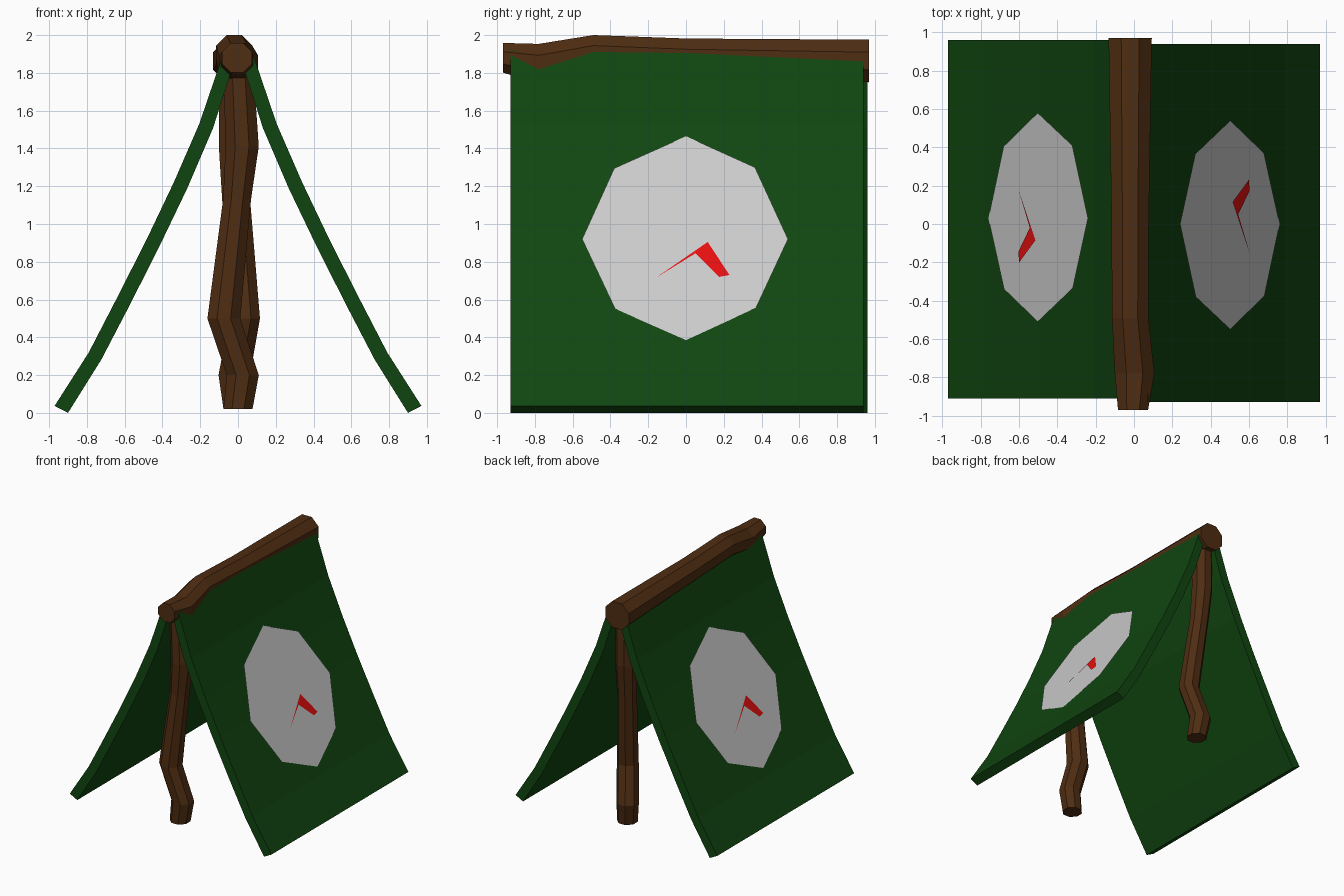
import bpy, bmesh, math
from mathutils import Matrix

if "Cube" in bpy.data.objects:
    bpy.data.objects.remove(bpy.data.objects["Cube"])


def material(name, rgb):
    m = bpy.data.materials.new(name)
    m.diffuse_color = (*rgb, 1)
    m.use_nodes = True
    m.node_tree.nodes["Principled BSDF"].inputs["Base Color"].default_value = m.diffuse_color
    return m


WOOD = material("wood", (0.078, 0.026, 0.006))
CLOTH = material("green_cloth", (0.0052, 0.06, 0.0052))
RED = material("red", (0.8, 0.005, 0.005))


def finish(bm, name, mat=None, solid=True):
    if solid:
        bmesh.ops.recalc_face_normals(bm, faces=bm.faces)
    me = bpy.data.meshes.new(name)
    bm.to_mesh(me)
    bm.free()
    if mat:
        me.materials.append(mat)
    ob = bpy.data.objects.new(name, me)
    bpy.context.collection.objects.link(ob)
    return ob


def log(name, rings, along_y=False, sides=8):
    """Crooked log: octagonal rings (x, y, z, radius) bridged and capped."""
    bm = bmesh.new()
    loops = []
    for x, y, z, r in rings:
        loop = []
        for i in range(sides):
            a = 2 * math.pi * (i + 0.5) / sides
            u, v = r * math.cos(a), r * math.sin(a)
            loop.append(bm.verts.new((x + u, y, z + v) if along_y else (x + u, y + v, z)))
        loops.append(loop)
    for a, b in zip(loops, loops[1:]):
        for i in range(sides):
            j = (i + 1) % sides
            bm.faces.new((a[i], a[j], b[j], b[i]))
    bm.faces.new(loops[0])
    bm.faces.new(loops[-1])
    return finish(bm, name, WOOD)


# Wooden frame
log("ridge_pole", [(-0.005, -0.97, 1.88, 0.085), (0.003, -0.78, 1.85, 0.112),
                   (-0.02, -0.49, 1.905, 0.103), (-0.02, 0.0, 1.885, 0.105),
                   (-0.02, 0.97, 1.863, 0.122)], along_y=True)
log("front_post", [(0.0, -0.79, 0.02, 0.083), (0.025, -0.79, 0.20, 0.092),
                   (-0.075, -0.81, 0.50, 0.094), (-0.005, -0.79, 1.13, 0.08),
                   (0.022, -0.79, 1.41, 0.095), (0.0, -0.79, 1.87, 0.085)])
log("back_post", [(0.0, 0.80, 0.02, 0.083), (-0.02, 0.825, 0.20, 0.09),
                  (0.035, 0.745, 0.50, 0.088), (-0.01, 0.82, 1.13, 0.08),
                  (-0.02, 0.845, 1.41, 0.088), (-0.02, 0.845, 1.85, 0.085)])

# Sagging cloth section (x, z), outer then inner side
OUTER = [(0.971, 0.037), (0.79, 0.32), (0.64, 0.61), (0.483, 0.92),
         (0.34, 1.22), (0.205, 1.53), (0.072, 1.92)]
INNER = [(0.90, 0.0), (0.722, 0.285), (0.571, 0.575), (0.413, 0.888),
         (0.268, 1.19), (0.133, 1.505), (0.01, 1.89)]

# Flat patch and mark outlines as seen from the side (y, z)
PATCH = [(0, 1.465), (-0.38, 1.295), (-0.55, 0.92), (-0.375, 0.55),
         (0, 0.385), (0.37, 0.555), (0.54, 0.92), (0.365, 1.30)]
MARK = [(-0.16, 0.715), (0.05, 0.845), (0.175, 0.72), (0.23, 0.73), (0.115, 0.905)]


def cloth(name):
    bm = bmesh.new()
    ends = [[[bm.verts.new((x, y, z)) for x, z in side] for side in (OUTER, INNER)]
            for y in (-0.93, 0.94)]
    (fo, fi), (bo, bi) = ends
    for k in range(len(OUTER) - 1):
        for a, b in ((fo, bo), (bo, bi), (bi, fi), (fi, fo)):
            bm.faces.new((a[k], b[k], b[k + 1], a[k + 1]))
    for k in (0, -1):
        bm.faces.new((fo[k], bo[k], bi[k], fi[k]))
    return finish(bm, name, CLOTH)


def decal(name, outline, lift, mat=None):
    """Flat outline laid on the sloping plane of the cloth, facing outward."""
    bm = bmesh.new()
    slope = (0.235 - 0.755) / (1.465 - 0.385)
    f = bm.faces.new([bm.verts.new((0.755 + lift + slope * (z - 0.385), y, z))
                      for y, z in outline])
    f.normal_update()
    if f.normal.x < 0:
        f.normal_flip()
    return finish(bm, name, mat, solid=False)


# Left side is the right side turned half round and nudged back
turn = Matrix.Translation((0, 0.03, 0)) @ Matrix.Rotation(math.pi, 4, 'Z')
for side, mtx in (("right", Matrix()), ("left", turn)):
    for ob in (cloth(side + "_cloth"),
               decal(side + "_patch", PATCH, 0.005),
               decal(side + "_patch_mark", MARK, 0.010, RED)):
        ob.data.transform(mtx)
